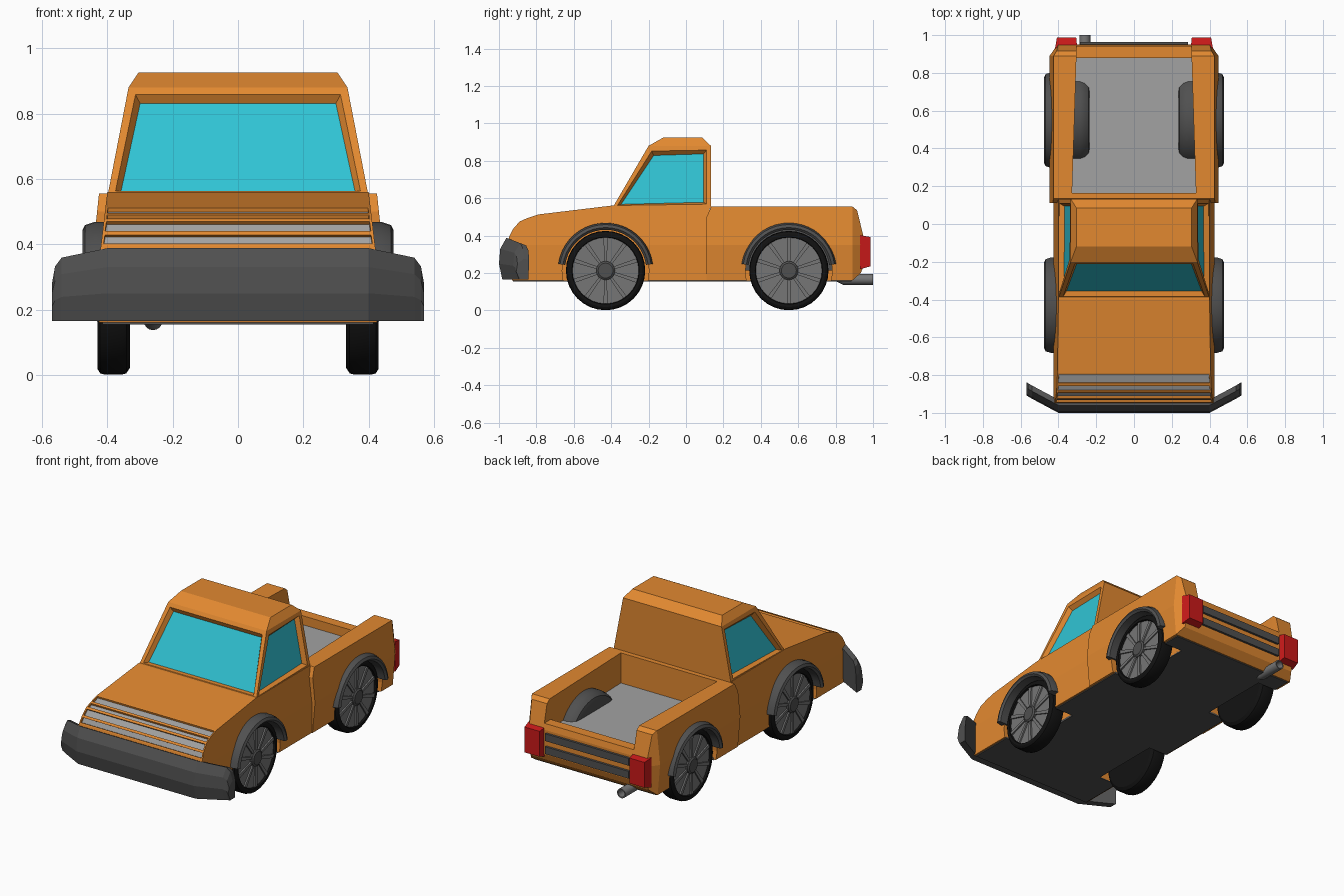
import bpy, bmesh
from math import sin, cos, pi, radians

if "Cube" in bpy.data.objects:
    bpy.data.objects.remove(bpy.data.objects["Cube"])


def material(name, r, g, b):
    m = bpy.data.materials.new(name)
    m.diffuse_color = (r, g, b, 1)
    m.use_nodes = True
    m.node_tree.nodes["Principled BSDF"].inputs["Base Color"].default_value = m.diffuse_color
    return m


ORANGE = material("orange_paint", 0.76, 0.25, 0.03)
GLASS = material("glass", 0.03, 0.55, 0.66)
RED = material("red_lens", 0.6, 0.01, 0.01)
BLACK = material("rubber", 0.006, 0.006, 0.006)
DARK = material("dark_trim", 0.08, 0.08, 0.08)
MID = material("wheel_metal", 0.18, 0.18, 0.18)
LIGHT = material("light_metal", 0.36, 0.36, 0.36)
AXLES, AXLE_Z = (-0.43, 0.55), 0.213


def loft(bm, rings, wrap=False):
    """Skin closed rings of points; cap both ends unless wrapped."""
    vs = [[bm.verts.new(p) for p in ring] for ring in rings]
    n = len(vs[0])
    for a, b in zip(vs, vs[1:] + (vs[:1] if wrap else [])):
        for i in range(n):
            bm.faces.new((a[i], a[(i + 1) % n], b[(i + 1) % n], b[i]))
    if not wrap:
        bm.faces.new(vs[0])
        bm.faces.new(vs[-1])
    bmesh.ops.recalc_face_normals(bm, faces=bm.faces)


def finish(name, bm, *mats, mirror=False, smooth=False):
    me = bpy.data.meshes.new(name)
    bm.to_mesh(me)
    bm.free()
    for m in mats:
        me.materials.append(m)
    if smooth:
        me.shade_smooth()
        me.set_sharp_from_angle(angle=radians(30))
    ob = bpy.data.objects.new(name, me)
    bpy.context.collection.objects.link(ob)
    if mirror:
        ob.modifiers.new("mirror", 'MIRROR')
    return ob


def rect(y, x0, x1, z0, z1):
    return [(x0, y, z0), (x1, y, z0), (x1, y, z1), (x0, y, z1)]


def box(name, x, y, z, mat=None, **kw):
    bm = bmesh.new()
    loft(bm, [rect(y[0], *x, *z), rect(y[1], *x, *z)])
    return finish(name, bm, *([mat] if mat else []), **kw)


def discs(bm, cy, profile, a1=2 * pi, n=32):
    """Stack of (x, radius) circles or half circles around an axle."""
    count = n if a1 > 6 else n + 1
    loft(bm, [[(x, cy + r * cos(a1 * i / n), AXLE_Z + r * sin(a1 * i / n))
               for i in range(count)] for x, r in profile])


def shell(profile, width, cuts):
    """Side profile (y, z) made solid across x, with width(y, z) on each side."""
    bm = bmesh.new()
    loft(bm, [[(s, y, z) for y, z in profile] for s in (-1, 1)])
    for co, no in cuts:
        bmesh.ops.bisect_plane(bm, geom=bm.verts[:] + bm.edges[:] + bm.faces[:],
                               plane_co=co, plane_no=no)
    for v in bm.verts:
        v.co.x *= width(v.co.y, v.co.z)
    bm.normal_update()
    return bm


def cut(ob, cutter):
    m = ob.modifiers.new("cut", 'BOOLEAN')
    m.operation, m.object, m.solver = 'DIFFERENCE', cutter, 'EXACT'
    cutter.hide_render = True
    cutter.display_type = 'WIRE'


# Wheel well cutter shared by all body parts
bm = bmesh.new()
for cy in AXLES:
    discs(bm, cy, [(0.29, 0.232), (0.6, 0.232)])
wells = finish("wheel_well_cutter", bm, mirror=True)


def bulge(z, top, mid, low):
    return mid + (top - mid) * (z - 0.35) / 0.21 if z > 0.35 else mid + (low - mid) * (0.35 - z) / 0.19


# Front body with hood and recessed grille strips
hood = [(-0.93, 0.16), (-0.96, 0.28), (-0.96, 0.34), (-0.945, 0.395), (-0.925, 0.435),
        (-0.89, 0.475), (-0.85, 0.493), (-0.79, 0.513), (-0.4, 0.56), (0.125, 0.56), (0.125, 0.16)]
bm = shell(hood, lambda y, z: bulge(z, 0.40, 0.425, 0.425), [((0, 0, 0.35), (0, 0, 1))])
grille = [f for f in bm.faces if f.normal.y < -0.2 and f.normal.z > 0.3]
bmesh.ops.inset_individual(bm, faces=grille, thickness=0.011, depth=0)
bmesh.ops.inset_individual(bm, faces=grille, thickness=0.001, depth=-0.012)
for f in grille:
    f.material_index = 1
cut(finish("front_body", bm, ORANGE, LIGHT), wells)

# Cargo bed: chamfered rear corners, open box and low tailgate
bed = [(0.11, 0.16), (0.11, 0.5), (0.135, 0.555), (0.89, 0.555), (0.915, 0.535),
       (0.95, 0.39), (0.95, 0.24), (0.935, 0.2), (0.89, 0.16)]
bm = shell(bed, lambda y, z: bulge(z, 0.425, 0.447, 0.43) - max(0, y - 0.89) * 0.7,
           [((0, 0, 0.35), (0, 0, 1)), ((0, 0.89, 0), (0, 1, 0))])
cargo_bed = finish("cargo_bed", bm, ORANGE)
cut(cargo_bed, wells)
bm = bmesh.new()
loft(bm, [rect(0.165, -0.328, 0.328, 0.365, 0.8), rect(0.88, -0.305, 0.305, 0.365, 0.8)])
cut(cargo_bed, finish("bed_cutter", bm))
cut(cargo_bed, box("tailgate_cutter", (-0.305, 0.305), (0.86, 1.1), (0.425, 0.81)))
bm = bmesh.new()
loft(bm, [rect(0.16, -0.329, 0.329, 0.355, 0.37), rect(0.885, -0.306, 0.306, 0.355, 0.37)])
cut(finish("bed_floor", bm, LIGHT), wells)
cut(box("underside", (-0.415, 0.415), (-0.925, 0.885), (0.154, 0.17), DARK), wells)

# Cab with recessed windows in front and on both sides
bm = bmesh.new()
loft(bm, [[(-w, y0, z), (w, y0, z), (w, y1, z), (-w, y1, z)] for w, y0, y1, z in
          ((0.40, -0.395, 0.133, 0.545), (0.335, -0.2, 0.133, 0.88), (0.305, -0.12, 0.085, 0.925))])
panes = [f for f in bm.faces if 0.6 < f.calc_center_median().z < 0.8 and f.normal.y < 0.5]
bmesh.ops.inset_individual(bm, faces=panes, thickness=0.033, depth=0)
bmesh.ops.inset_individual(bm, faces=panes, thickness=0.022, depth=-0.025)
for f in panes:
    f.material_index = 1
finish("cab", bm, ORANGE, GLASS)

# Front bumper: one section swept across, ends bent back and lowered
section = [(-0.935, 0.165), (-0.982, 0.165), (-1, 0.25), (-0.993, 0.33), (-0.96, 0.388), (-0.93, 0.375)]
half = [(0.40, 0, 1), (0.54, 0.075, 0.87), (0.56, 0.087, 0.75), (0.57, 0.092, 0.5)]
stations = [(-x, d, s) for x, d, s in reversed(half)] + half
bm = bmesh.new()
loft(bm, [[(x, y + d, 0.165 + (z - 0.165) * s) for y, z in section] for x, d, s in stations])
finish("front_bumper", bm, DARK)

# Wheels, fender arches
arch = [(0.39, 0.218), (0.465, 0.218), (0.476, 0.23), (0.468, 0.246), (0.44, 0.255), (0.39, 0.255)]
for label, cy in zip(("front", "rear"), AXLES):
    bm = bmesh.new()
    discs(bm, cy, [(0.33, 0.19), (0.342, 0.208), (0.355, 0.212), (0.408, 0.212), (0.422, 0.208),
                   (0.43, 0.195), (0.43, 0.18), (0.412, 0.176)])
    finish(label + "_tire", bm, BLACK, mirror=True, smooth=True)
    bm = bmesh.new()
    discs(bm, cy, [(0.40, 0.177), (0.418, 0.177)])
    for i in range(10):
        a = 2 * pi * (i + 0.5) / 10
        u, v = (cos(a), sin(a)), (-sin(a), cos(a))
        loft(bm, [[(x, cy + u[0] * r + v[0] * t, AXLE_Z + u[1] * r + v[1] * t)
                   for x, t in ((0.412, -w), (0.412, w), (0.427, w), (0.427, -w))]
                  for r, w in ((0.04, 0.007), (0.176, 0.011))])
    finish(label + "_rim", bm, MID, mirror=True)
    bm = bmesh.new()
    discs(bm, cy, [(0.41, 0.05), (0.43, 0.05), (0.437, 0.04)], n=20)
    finish(label + "_hub", bm, DARK, mirror=True)
    bm = bmesh.new()
    angles = [radians(8 + 164 * i / 20) for i in range(21)]
    loft(bm, [[(x, cy + r * cos(a), AXLE_Z + r * sin(a)) for x, r in arch] for a in angles])
    finish(label + "_fender_arch", bm, DARK, mirror=True, smooth=True)

# Wheel humps inside the bed
bm = bmesh.new()
discs(bm, AXLES[1], [(0.235, 0.215), (0.24, 0.235), (0.26, 0.25), (0.285, 0.257), (0.328, 0.257)], pi, 24)
finish("bed_wheel_hump", bm, DARK, mirror=True, smooth=True)

# Tail lights, tailgate slats
bm = bmesh.new()
loft(bm, [rect(0.93, 0.30, 0.418, 0.22, 0.403), rect(0.987, 0.306, 0.408, 0.236, 0.392)])
finish("tail_light", bm, RED, mirror=True)
for i, z in enumerate((0.25, 0.33)):
    box(f"tailgate_slat_{i + 1}", (-0.285, 0.285), (0.93, 0.964), (z, z + 0.045), DARK)

# Hollow exhaust pipe
bm = bmesh.new()
loft(bm, [[(-0.26 + r * cos(2 * pi * i / 16), y, z + r * sin(2 * pi * i / 16)) for i in range(16)]
          for y, r, z in ((0.77, 0.029, 0.2), (0.84, 0.029, 0.166), (1.0, 0.029, 0.166),
                          (1.0, 0.022, 0.166), (0.9, 0.022, 0.166))])
finish("exhaust_pipe", bm, MID, smooth=True)
